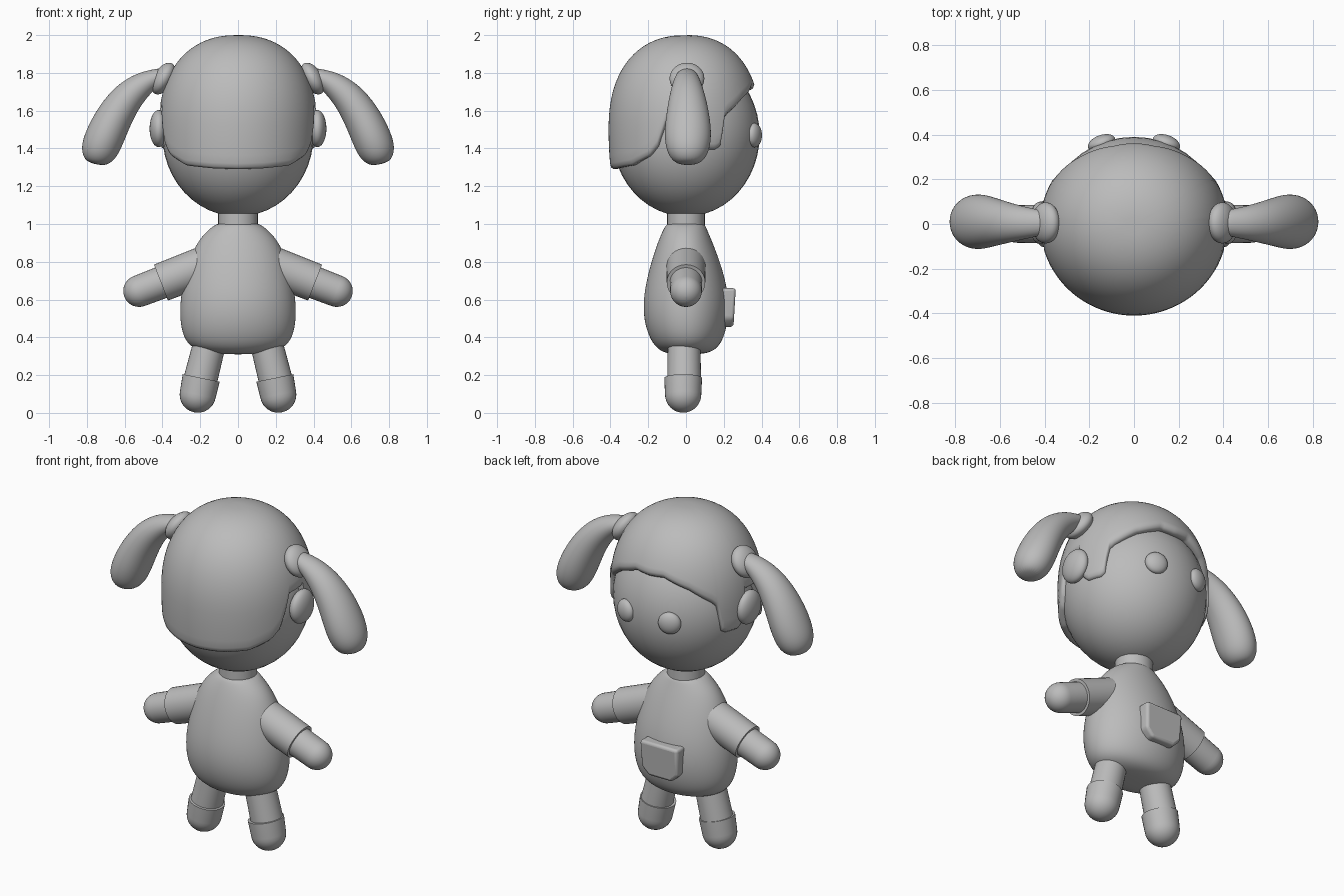
import bpy, bmesh, math
from mathutils import Matrix, Vector

if "Cube" in bpy.data.objects:
    bpy.data.objects.remove(bpy.data.objects["Cube"])

grey = bpy.data.materials.new("plain grey")
grey.use_nodes = True
GREY = (0.5, 0.5, 0.5, 1)
grey.diffuse_color = GREY
grey.node_tree.nodes["Principled BSDF"].inputs["Base Color"].default_value = GREY


def finish(name, bm, mirror=False, subsurf=0, angle=40):
    """Turn a bmesh into a smooth shaded object, optionally mirrored across x."""
    bmesh.ops.recalc_face_normals(bm, faces=bm.faces)
    mesh = bpy.data.meshes.new(name)
    bm.to_mesh(mesh)
    bm.free()
    mesh.materials.append(grey)
    obj = bpy.data.objects.new(name, mesh)
    bpy.context.scene.collection.objects.link(obj)
    bpy.ops.object.select_all(action='DESELECT')
    obj.select_set(True)
    bpy.context.view_layer.objects.active = obj
    bpy.ops.object.shade_smooth_by_angle(angle=math.radians(angle))
    if mirror:
        obj.modifiers.new("Mirror", 'MIRROR')
    if subsurf:
        mod = obj.modifiers.new("Subdivision", 'SUBSURF')
        mod.levels = mod.render_levels = subsurf
    return obj


def ellipsoid(name, centre, radii, rotation=Matrix(), mirror=False):
    bm = bmesh.new()
    place = Matrix.Translation(centre) @ rotation @ Matrix.Diagonal((*radii, 1))
    bmesh.ops.create_uvsphere(bm, u_segments=40, v_segments=24, radius=1, matrix=place)
    return finish(name, bm, mirror)


def skin(bm, rings, cap_start=True, cap_end=True):
    """Bridge equal closed loops of points with quads."""
    loops = [[bm.verts.new(p) for p in ring] for ring in rings]
    for a, b in zip(loops, loops[1:]):
        for i in range(len(a)):
            j = (i + 1) % len(a)
            bm.faces.new((a[i], a[j], b[j], b[i]))
    if cap_start:
        bm.faces.new(loops[0][::-1])
    if cap_end:
        bm.faces.new(loops[-1])


def loft(name, sections, sides=24, **options):
    """Sections are (x, z, half width, half depth, y) along a path in the xz plane."""
    rings = []
    for i, (x, z, width, depth, y) in enumerate(sections):
        before, after = sections[max(i - 1, 0)], sections[min(i + 1, len(sections) - 1)]
        across = Vector((before[1] - after[1], 0, after[0] - before[0])).normalized()
        rings.append([Vector((x, y, z)) + across * width * math.cos(t) + Vector((0, depth * math.sin(t), 0))
                      for t in (math.tau * k / sides for k in range(sides))])
    bm = bmesh.new()
    skin(bm, rings)
    return finish(name, bm, **options)


def limb(name, start, tip, r0, r1, domed=True, y=0):
    """Straight tube in the xz plane with a flat or rounded far end, on both sides."""
    a, b = Vector(start), Vector(tip)
    axis = (b - a).normalized()
    shoulder = b - axis * r1 if domed else b
    sections = [(*a, r0, r0, y), (*shoulder, r1, r1, y)]
    if domed:
        for k in range(1, 9):
            t = math.radians(k * 11)
            p = shoulder + axis * r1 * math.sin(t)
            sections.append((*p, r1 * math.cos(t), r1 * math.cos(t), y))
    return loft(name, sections, sides=32, mirror=True)


# Head, eyes and ears
ellipsoid("head", (0, 0, 1.47), (0.4, 0.39, 0.43))
ellipsoid("eyes", (0.145, 0.362, 1.47), (0.064, 0.036, 0.064),
          Matrix.Rotation(math.radians(-20), 4, 'Z'), mirror=True)
ellipsoid("ears", (0.42, 0.005, 1.505), (0.048, 0.095, 0.098), mirror=True)

# Hair cap: lower edge height by angle away from the face, with a rounded lip
EDGE = [(0, 1.71), (14, 1.715), (36, 1.66), (54, 1.585), (58, 1.56), (62, 1.41), (66, 1.395),
        (78, 1.395), (82, 1.42), (86, 1.61), (102, 1.6), (107, 1.5), (112, 1.41), (119, 1.36),
        (137, 1.31), (160, 1.295), (180, 1.29)]
CENTRE, RISE, POWER = 1.5, 0.5, 2.3


def edge_height(angle):
    for (a0, z0), (a1, z1) in zip(EDGE, EDGE[1:]):
        if angle <= a1:
            return z0 + (z1 - z0) * (angle - a0) / (a1 - a0)


def hair_column(angle, rows=22):
    fold = abs(angle)
    t = math.radians(angle)
    side = 0.42 * math.sin(t)
    front = math.cos(t) * (0.395 if fold < 90 else 0.41)
    bottom = edge_height(fold)
    w = (bottom + 0.03 - CENTRE) / RISE
    last = math.acos(math.copysign(abs(w) ** (POWER / 2), w))
    profile = []
    for k in range(1, rows + 1):
        a = last * k / rows
        c = math.cos(a)
        z = CENTRE + RISE * math.copysign(abs(c) ** (2 / POWER), c)
        r = math.sin(a) ** (2 / POWER) if c > 0 else 1 - 0.6 * (CENTRE - z) ** 2
        profile.append((r, z))
    r = profile[-1][0]
    profile += [(r - 0.015, bottom + 0.01), (r - 0.045, bottom),
                (r - 0.1, bottom + 0.002), (r - 0.22, bottom + 0.02)]
    return [Vector((side * r, front * r, z)) for r, z in profile]


columns = [hair_column(a) for a in range(-180, 180, 2)]
bm = bmesh.new()
skin(bm, list(zip(*columns)), cap_end=False)
finish("hair", bm, angle=60)

# Pigtails and the round ties that hold them
ellipsoid("hair_ties", (0.395, 0.005, 1.77), (0.052, 0.092, 0.092),
          Matrix.Rotation(math.radians(-30), 4, 'Y'), mirror=True)
loft("pigtails", [(0.38, 1.79, 0.04, 0.05, 0.005), (0.43, 1.778, 0.045, 0.06, 0.005),
                  (0.5, 1.745, 0.066, 0.075, 0.005), (0.58, 1.68, 0.085, 0.095, 0.007),
                  (0.65, 1.58, 0.098, 0.115, 0.01), (0.70, 1.475, 0.105, 0.127, 0.01),
                  (0.735, 1.39, 0.102, 0.115, 0.01), (0.752, 1.34, 0.075, 0.085, 0.01),
                  (0.757, 1.317, 0.04, 0.045, 0.01)], mirror=True, subsurf=2, angle=180)

# Neck and pear-shaped body
loft("neck", [(0, 0.95, 0.105, 0.1, 0), (0, 1.08, 0.105, 0.1, 0)], sides=32)
loft("body", [(0, 0.31, 0.08, 0.06, 0), (0, 0.318, 0.17, 0.12, 0.005), (0, 0.345, 0.25, 0.165, 0.005),
              (0, 0.4, 0.292, 0.2, 0.003), (0, 0.49, 0.311, 0.225, 0), (0, 0.6, 0.309, 0.229, 0),
              (0, 0.72, 0.287, 0.207, 0), (0, 0.84, 0.25, 0.17, -0.003), (0, 0.93, 0.2, 0.135, -0.005),
              (0, 0.985, 0.14, 0.11, -0.004), (0, 1.01, 0.1, 0.095, 0)], subsurf=2, angle=180)

# Sleeves, hands, legs and boots
limb("sleeves", (0.15, 0.79), (0.408, 0.69), 0.105, 0.102, domed=False)
limb("hands", (0.34, 0.715), (0.602, 0.615), 0.087, 0.084)
limb("legs", (0.13, 0.45), (0.205, 0.15), 0.085, 0.09, domed=False, y=-0.01)
limb("boots", (0.195, 0.185), (0.232, 0.003), 0.1, 0.096, y=-0.015)

# Pocket: tapered plate with rounded corners
bm = bmesh.new()
corners = [(-0.125, 0.66), (0.125, 0.66), (0.12, 0.5), (0.075, 0.455), (-0.075, 0.455), (-0.12, 0.5)]
skin(bm, [[(x, y + 0.06 * (z - 0.55), z) for x, z in corners] for y in (0.17, 0.257)])
pocket = finish("pocket", bm, angle=50)
bevel = pocket.modifiers.new("Bevel", 'BEVEL')
bevel.width, bevel.segments = 0.016, 3
